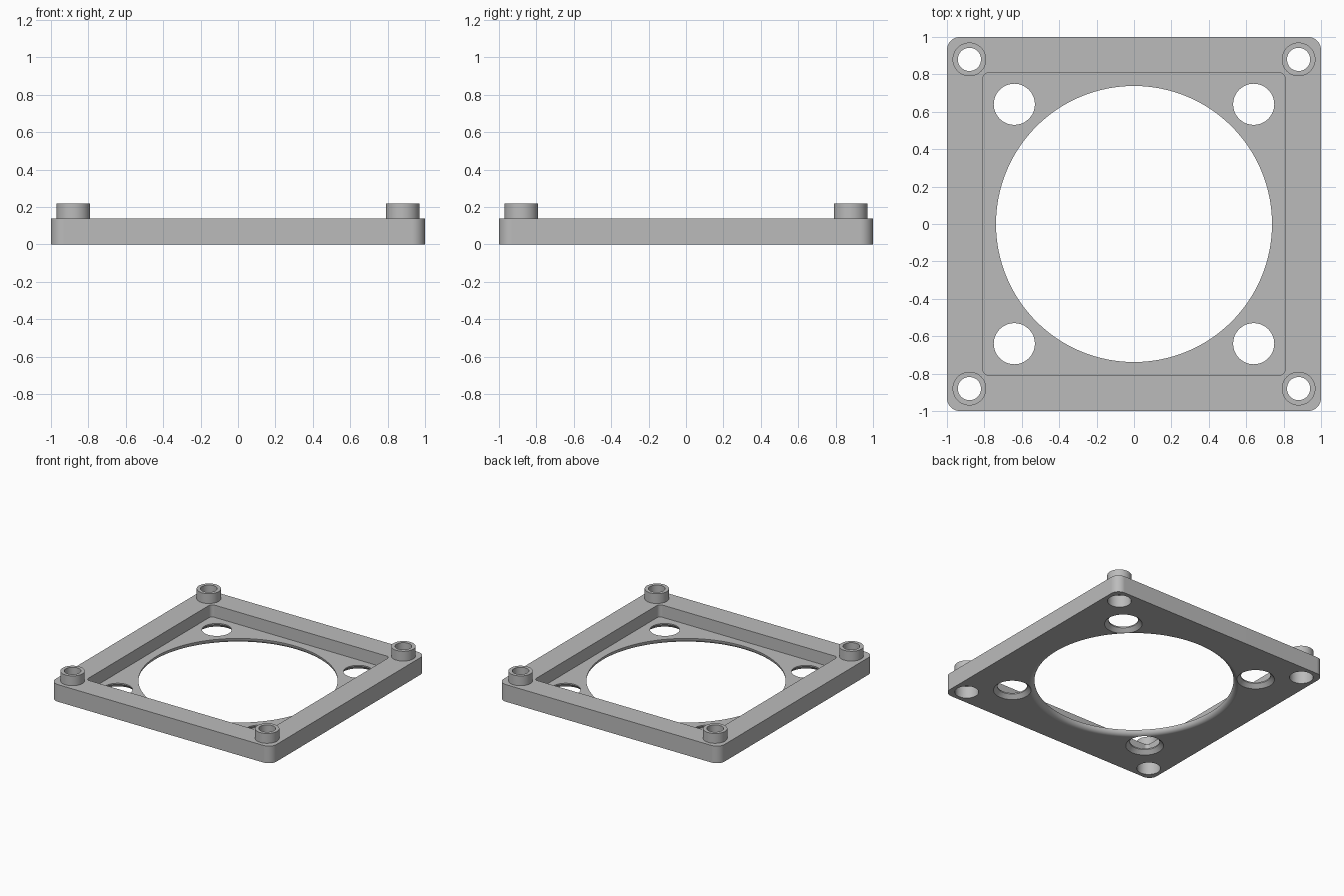
import bpy
import bmesh
from math import cos, sin, pi, radians

if "Cube" in bpy.data.objects:
    bpy.data.objects.remove(bpy.data.objects["Cube"])

HEIGHT, FLOOR, TOP = 0.14, 0.04, 0.22
CORNERS = [(sx, sy) for sx in (-1, 1) for sy in (-1, 1)]

grey = bpy.data.materials.new("mid grey")
grey.use_nodes = True
grey.diffuse_color = (0.5, 0.5, 0.5, 1)
grey.node_tree.nodes["Principled BSDF"].inputs["Base Color"].default_value = (0.5, 0.5, 0.5, 1)


def solid(name, rings):
    """Skin a stack of equal-length point rings into a closed solid."""
    bm = bmesh.new()
    loops = [[bm.verts.new(p) for p in ring] for ring in rings]
    n = len(loops[0])
    for low, high in zip(loops, loops[1:]):
        for i in range(n):
            j = (i + 1) % n
            bm.faces.new((low[i], low[j], high[j], high[i]))
    bm.faces.new(loops[0][::-1])
    bm.faces.new(loops[-1])
    bmesh.ops.recalc_face_normals(bm, faces=bm.faces)
    mesh = bpy.data.meshes.new(name)
    bm.to_mesh(mesh)
    bm.free()
    mesh.materials.append(grey)
    obj = bpy.data.objects.new(name, mesh)
    bpy.context.collection.objects.link(obj)
    return obj


def rounded_slab(name, half, r, z0, z1, steps=10):
    outline = []
    for q, (sx, sy) in enumerate(((1, 1), (-1, 1), (-1, -1), (1, -1))):
        for k in range(steps + 1):
            a = (q + k / steps) * pi / 2
            outline.append((sx * (half - r) + r * cos(a), sy * (half - r) + r * sin(a)))
    return solid(name, [[(x, y, z) for x, y in outline] for z in (z0, z1)])


def lathe(name, x, y, profile, sides=48):
    angles = [2 * pi * i / sides for i in range(sides)]
    return solid(name, [[(x + r * cos(a), y + r * sin(a), z) for a in angles]
                        for r, z in profile])


def combine(target, tool, operation):
    """Apply a boolean and discard its helper."""
    tool.hide_render = True
    mod = target.modifiers.new(operation.lower(), 'BOOLEAN')
    mod.operation, mod.object, mod.solver = operation, tool, 'EXACT'
    bpy.context.view_layer.objects.active = target
    bpy.ops.object.modifier_apply(modifier=mod.name)
    bpy.data.objects.remove(tool)


# Rounded square plate with a shallow square recess
plate = rounded_slab("fan_mount_plate", 1, 0.07, 0, HEIGHT)
combine(plate, rounded_slab("recess_cutter", 0.808, 0.03, FLOOR, 0.3), 'DIFFERENCE')

# Large air opening, filleted on the underside
R = 0.738
fillet = [(R + FLOOR * (1 - cos(a)), FLOOR * (1 - sin(a)))
          for a in (pi / 2 * k / 8 for k in range(8, -1, -1))]
opening = [(R + FLOOR, -0.1)] + fillet + [(R, 0.3)]
combine(plate, lathe("opening_cutter", 0, 0, opening, 128), 'DIFFERENCE')

for sx, sy in CORNERS:
    # Countersunk fan screw holes
    sink = [(0.14, -0.1), (0.14, 0), (0.11, 0.03), (0.11, 0.3)]
    combine(plate, lathe("screw_cutter", sx * 0.64, sy * 0.64, sink), 'DIFFERENCE')
    # Raised corner bosses with stepped bores
    x, y = sx * 0.88, sy * 0.88
    combine(plate, lathe("boss", x, y, [(0.09, 0.12), (0.09, TOP)]), 'UNION')
    bore = [(0.088, -0.1), (0.088, 0.1), (0.062, 0.1), (0.062, 0.3)]
    combine(plate, lathe("bore_cutter", x, y, bore), 'DIFFERENCE')

# Smooth curved walls, crisp rims, flat large faces
bpy.ops.object.select_all(action='DESELECT')
plate.select_set(True)
bpy.context.view_layer.objects.active = plate
bpy.ops.object.shade_smooth_by_angle(angle=radians(30))
weighted = plate.modifiers.new("even normals", 'WEIGHTED_NORMAL')
weighted.keep_sharp = True
